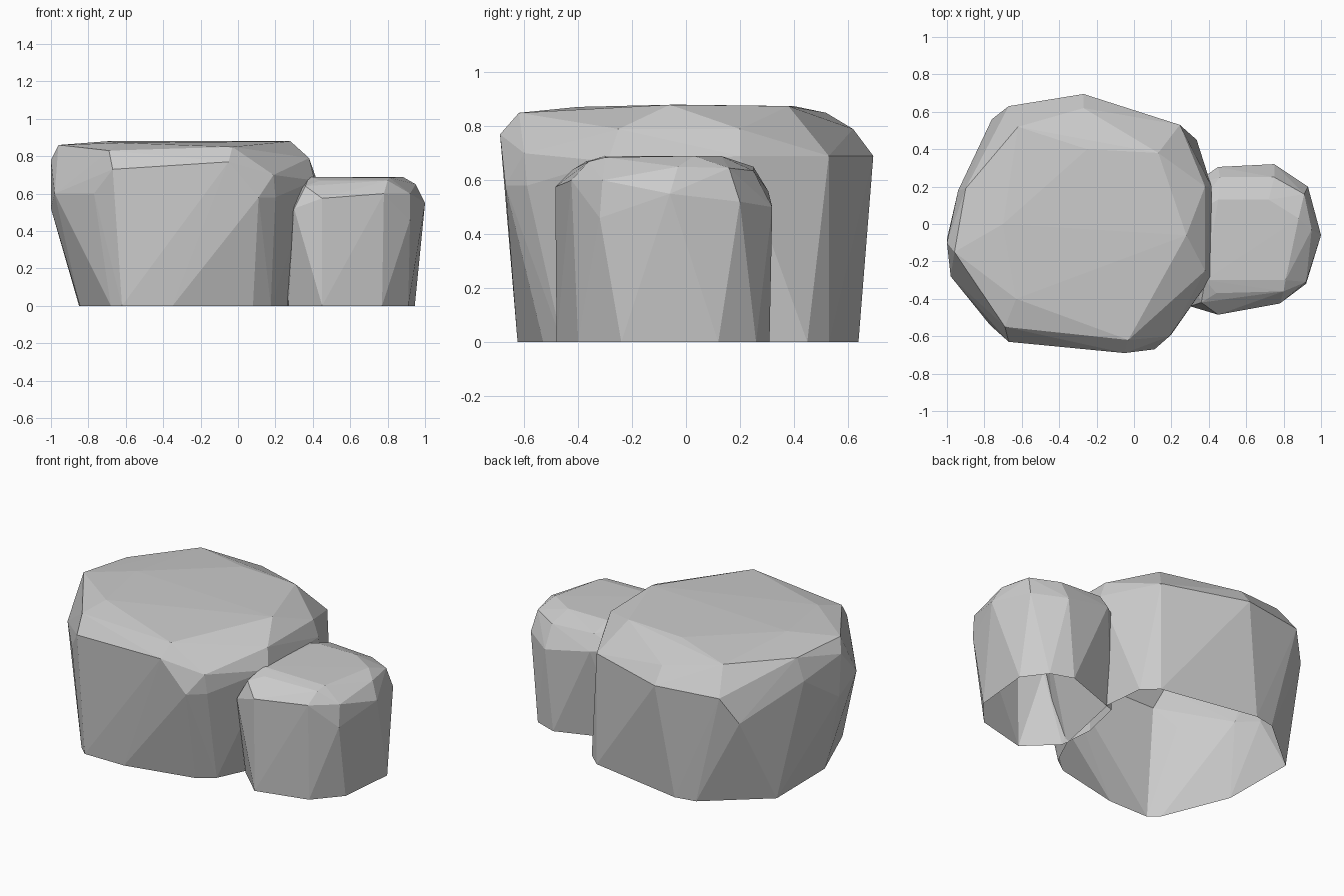
import bpy, bmesh


def rock(name, foot, shoulder, crown):
    """Faceted boulder: hull around ground outline, widest ring and top rim, open underneath."""
    bm = bmesh.new()
    for p in [(x, y, 0) for x, y in foot] + shoulder + crown:
        bm.verts.new(p)
    bmesh.ops.convex_hull(bm, input=bm.verts[:])
    loose = [v for v in bm.verts if not v.link_faces]
    bmesh.ops.delete(bm, geom=loose, context='VERTS')
    under = [f for f in bm.faces if all(v.co.z < 0.001 for v in f.verts)]
    bmesh.ops.delete(bm, geom=under, context='FACES')
    bmesh.ops.recalc_face_normals(bm, faces=bm.faces[:])
    # outward orientation for the open shell
    if sum(f.normal.z * f.calc_area() for f in bm.faces) < 0:
        bmesh.ops.reverse_faces(bm, faces=bm.faces[:])
    me = bpy.data.meshes.new(name)
    bm.to_mesh(me)
    bm.free()
    ob = bpy.data.objects.new(name, me)
    bpy.context.collection.objects.link(ob)
    return ob


# Large boulder on the left
rock("large_boulder",
     foot=[(-0.845, -0.16), (-0.68, -0.57), (-0.62, -0.625), (-0.35, -0.625), (0.08, -0.53),
           (0.175, -0.46), (0.26, -0.28), (0.36, 0.2), (0.335, 0.45), (0.245, 0.53),
           (-0.37, 0.64), (-0.5, 0.615), (-0.85, 0.32)],
     shoulder=[(-1.0, -0.08, 0.52), (-1.0, -0.1, 0.78), (-0.98, -0.28, 0.6),
               (-0.77, -0.54, 0.6), (-0.67, -0.63, 0.73), (-0.05, -0.69, 0.77),
               (0.11, -0.67, 0.58), (0.19, -0.6, 0.7), (0.2, -0.59, 0.58),
               (0.41, -0.29, 0.67), (0.415, 0.2, 0.69), (0.31, 0.41, 0.64),
               (0.245, 0.53, 0.69), (-0.27, 0.695, 0.69), (-0.67, 0.63, 0.69),
               (-0.76, 0.56, 0.53), (-0.94, 0.18, 0.7)],
     crown=[(-0.96, -0.15, 0.86), (-0.69, -0.55, 0.83), (-0.03, -0.62, 0.85),
            (0.38, -0.25, 0.79), (0.28, -0.06, 0.88), (0.38, 0.2, 0.79),
            (0.13, 0.38, 0.875), (-0.27, 0.62, 0.79), (-0.25, 0.4, 0.875),
            (-0.62, 0.52, 0.85), (-0.9, 0.19, 0.84), (-0.63, -0.4, 0.872),
            (-0.7, 0.0, 0.88)])

# Small boulder on the right, partly sunk into the large one
rock("small_boulder",
     foot=[(0.27, -0.31), (0.45, -0.48), (0.77, -0.4), (0.91, -0.24), (0.945, 0.12),
           (0.84, 0.26), (0.7, 0.31), (0.31, 0.17), (0.25, -0.09)],
     shoulder=[(0.3, -0.44, 0.52), (0.45, -0.485, 0.575), (0.78, -0.425, 0.6),
               (0.92, -0.32, 0.46), (0.92, -0.31, 0.6), (1.0, -0.06, 0.55),
               (0.93, 0.2, 0.52), (0.75, 0.32, 0.5), (0.45, 0.305, 0.56),
               (0.3, 0.2, 0.56), (0.22, -0.1, 0.55)],
     crown=[(0.36, -0.42, 0.64), (0.44, -0.37, 0.67), (0.8, -0.36, 0.67),
            (0.95, -0.03, 0.65), (0.91, 0.16, 0.645), (0.88, 0.03, 0.69),
            (0.81, -0.3, 0.685), (0.75, 0.25, 0.635), (0.72, 0.13, 0.69),
            (0.46, 0.25, 0.65), (0.45, 0.13, 0.69), (0.38, -0.3, 0.69),
            (0.3, 0.05, 0.67)])
